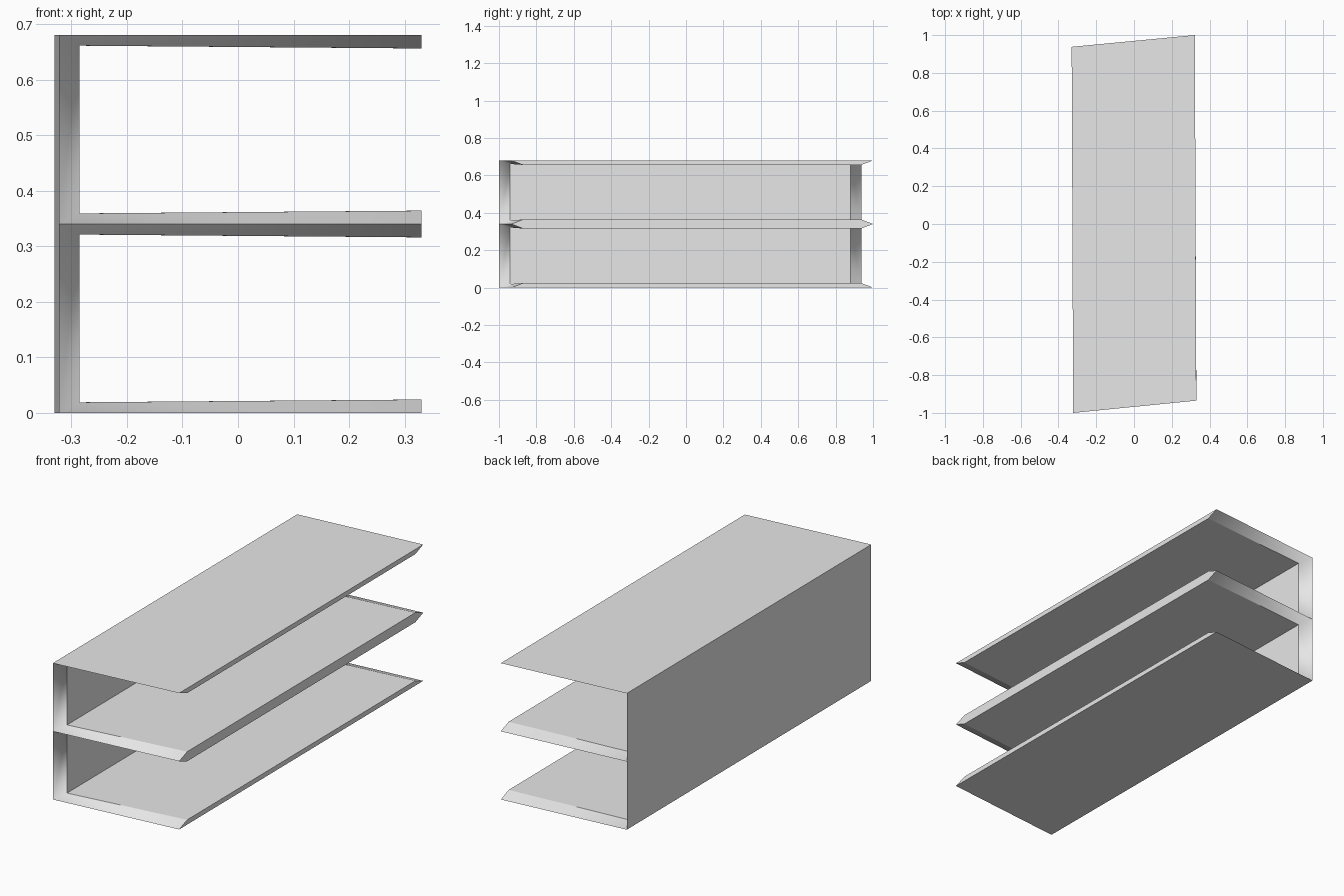
import bpy, bmesh

if "Cube" in bpy.data.objects:
    bpy.data.objects.remove(bpy.data.objects["Cube"])

# Single pale grey finish
grey = bpy.data.materials.new("pale grey")
grey.diffuse_color = (0.8, 0.8, 0.8, 1)
grey.use_nodes = True
grey.node_tree.nodes["Principled BSDF"].inputs["Base Color"].default_value = grey.diffuse_color

BAY = 0.34      # height of one bay
COUNT = 2
# Skewed footprint: outer edge and inset inner edge (x, y, board thickness)
OUTER = {"FR": (0.33, -0.935), "FL": (-0.322, -1.0), "BL": (-0.33, 0.938), "BR": (0.322, 1.0)}
INNER = {"FR": (0.33, -0.872, 0.024), "FL": (-0.285, -0.94, 0.019),
         "BL": (-0.292, 0.88, 0.019), "BR": (0.322, 0.938, 0.024)}

bm = bmesh.new()
outer = [{k: bm.verts.new((*p, BAY * i)) for k, p in OUTER.items()} for i in range(COUNT + 1)]
smooth_faces = []

# Outer skin: underside, top, back wall
bm.faces.new([outer[0][k] for k in ("FR", "FL", "BL", "BR")])
bm.faces.new([outer[-1][k] for k in ("FR", "BR", "BL", "FL")])
for a, b in zip(outer, outer[1:]):
    bm.faces.new([a["FL"], b["FL"], b["BL"], a["BL"]])

# Each bay: floor, ceiling, inner wall and the bevelled open rims
for i in range(COUNT):
    lo, hi = outer[i], outer[i + 1]
    f = {k: bm.verts.new((x, y, BAY * i + t)) for k, (x, y, t) in INNER.items()}
    c = {k: bm.verts.new((x, y, BAY * (i + 1) - t)) for k, (x, y, t) in INNER.items()}
    bm.faces.new([f[k] for k in ("FR", "BR", "BL", "FL")])
    bm.faces.new([c[k] for k in ("FR", "FL", "BL", "BR")])
    bm.faces.new([f["FL"], f["BL"], c["BL"], c["FL"]])
    for o, n in ((lo, f), (hi, c)):
        bm.faces.new([o["FR"], o["BR"], n["BR"], n["FR"]])          # long side edge
    for s in "FB":
        L, R = s + "L", s + "R"
        smooth_faces += [bm.faces.new([lo[R], lo[L], f[L], f[R]]),
                         bm.faces.new([lo[L], hi[L], c[L], f[L]]),
                         bm.faces.new([hi[R], hi[L], c[L], c[R]])]

bmesh.ops.recalc_face_normals(bm, faces=bm.faces[:])

# Rims shade smoothly around their own corners, everything else stays crisp
rim = set(smooth_faces)
for face in bm.faces:
    face.smooth = face in rim
for e in bm.edges:
    wall_corner = all(x in rim for x in e.link_faces) and abs(e.verts[0].co.z - BAY) > 1e-4 \
        and abs(e.verts[1].co.z - BAY) > 1e-4
    if all(x in rim for x in e.link_faces) and (wall_corner or e.calc_length() < 0.12):
        e.smooth = True
    else:
        e.smooth = False

mesh = bpy.data.meshes.new("open_shelf_unit")
bm.to_mesh(mesh)
bm.free()
mesh.materials.append(grey)
obj = bpy.data.objects.new("open_shelf_unit", mesh)
bpy.context.collection.objects.link(obj)
